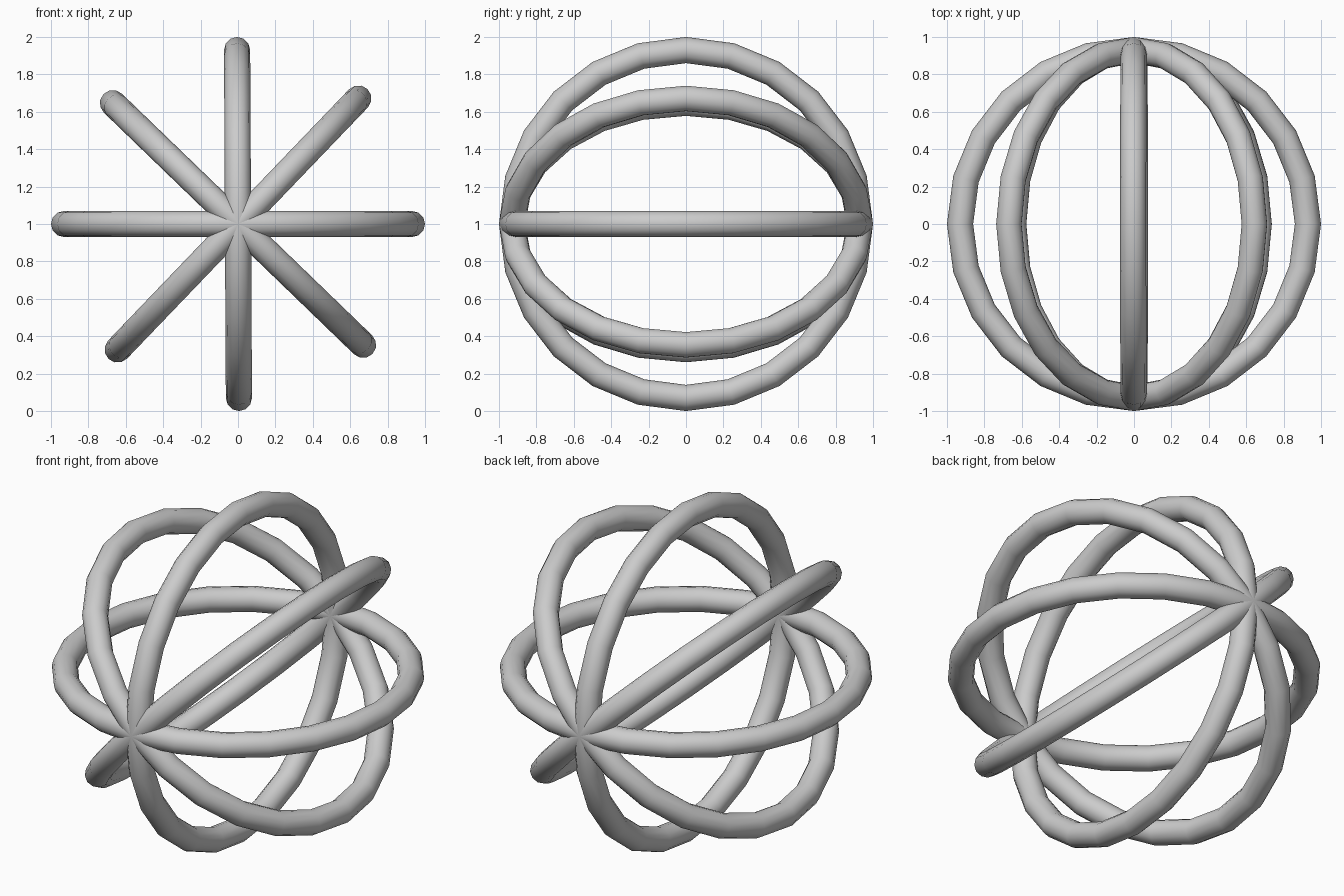
import bpy
from math import radians

cube = bpy.data.objects.get("Cube")
if cube:
    bpy.data.objects.remove(cube, do_unlink=True)

# Single plain grey
grey = bpy.data.materials.new("light_grey")
grey.use_nodes = True
colour = (0.6, 0.6, 0.6, 1)
grey.diffuse_color = colour
grey.node_tree.nodes["Principled BSDF"].inputs["Base Color"].default_value = colour

# Four equal rings fanned around the front-to-back axis
rings = {
    "horizontal_ring": 0,
    "rising_ring": 46.2,
    "vertical_ring": 90.3,
    "falling_ring": 136,
}
for name, angle in rings.items():
    bpy.ops.mesh.primitive_torus_add(
        major_segments=24, minor_segments=12,
        major_radius=0.93, minor_radius=0.07,
        location=(0, 0, 1), rotation=(0, -radians(angle), 0))
    ring = bpy.context.object
    ring.name = name
    ring.data.materials.append(grey)
    bpy.ops.object.shade_smooth()
